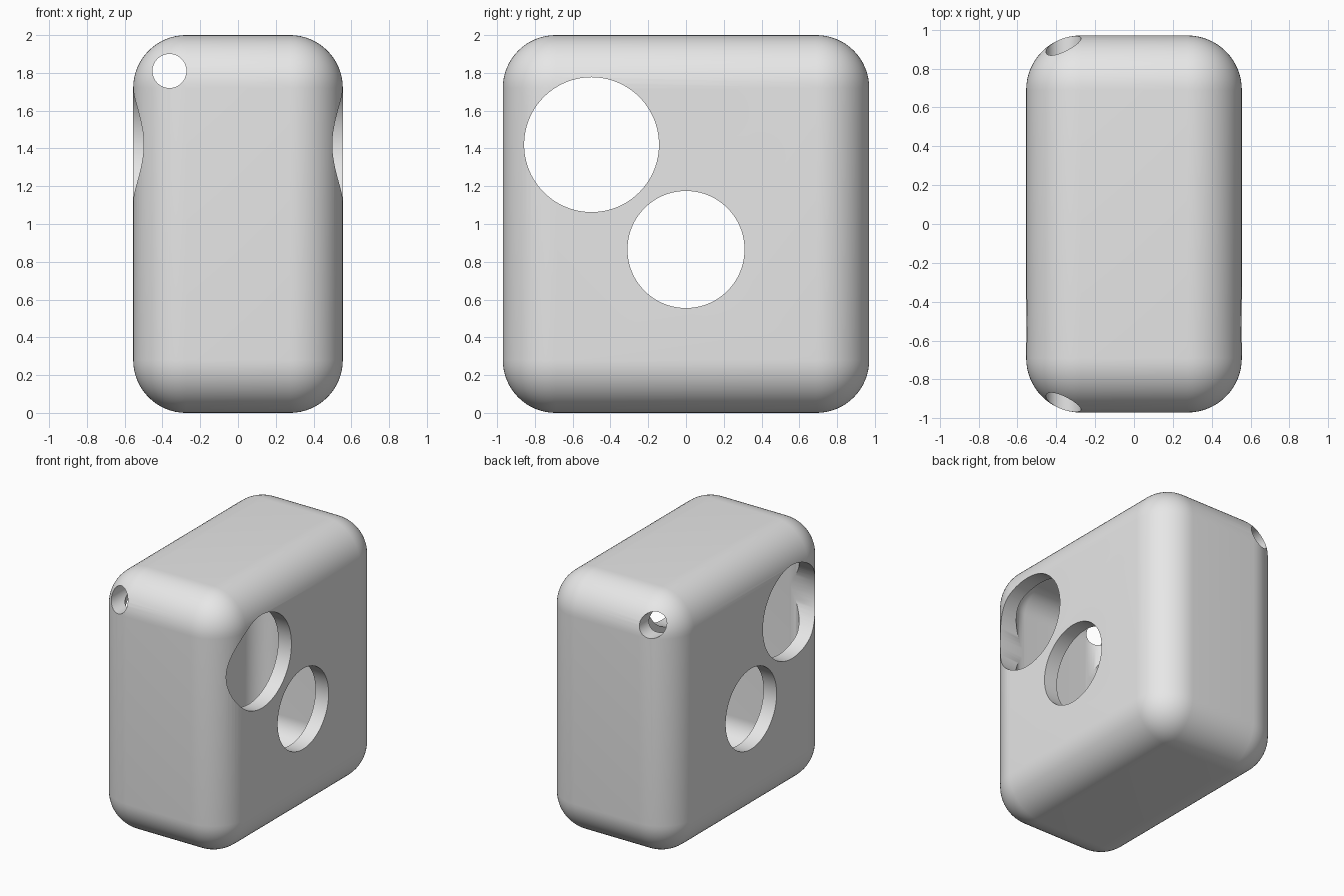
import bpy
import math

start_cube = bpy.data.objects.get("Cube")
if start_cube:
    bpy.data.objects.remove(start_cube, do_unlink=True)

SIZE = (1.11, 1.94, 2.0)
WALL = 0.112
RADIUS = 0.28


def make_material(name, rgb):
    mat = bpy.data.materials.new(name)
    mat.use_nodes = True
    mat.diffuse_color = (*rgb, 1)
    mat.node_tree.nodes["Principled BSDF"].inputs["Base Color"].default_value = (*rgb, 1)
    return mat


grey = make_material("light grey", (0.8, 0.8, 0.8))


def apply_modifier(obj, mod):
    bpy.context.view_layer.objects.active = obj
    bpy.ops.object.modifier_apply(modifier=mod.name)


def rounded_box(name, size, radius):
    bpy.ops.mesh.primitive_cube_add(size=1, location=(0, 0, SIZE[2] / 2))
    obj = bpy.context.object
    obj.name = name
    obj.scale = size
    bpy.ops.object.transform_apply(location=False, rotation=False, scale=True)
    bevel = obj.modifiers.new("Round", "BEVEL")
    bevel.width = radius
    bevel.segments = 16
    apply_modifier(obj, bevel)
    obj.data.materials.append(grey)
    return obj


def drill(name, radius, location, rotation):
    bpy.ops.mesh.primitive_cylinder_add(vertices=96, radius=radius, depth=3,
                                        location=location, rotation=rotation)
    obj = bpy.context.object
    obj.name = name
    obj.data.materials.append(grey)
    return obj


# Rounded outer shell and the cavity that follows it inside
shell = rounded_box("hollow_shell", SIZE, RADIUS)
cavity = rounded_box("cavity_cutter", [s - 2 * WALL for s in SIZE], RADIUS - WALL)

# Two large openings across the sides and a small one from front to back
across = (0, math.pi / 2, 0)
along = (math.pi / 2, 0, 0)
cutters = [
    cavity,
    drill("upper_opening_cutter", 0.357, (0, -0.50, 1.42), across),
    drill("lower_opening_cutter", 0.31, (0, 0, 0.865), across),
    drill("cord_hole_cutter", 0.09, (-0.363, 0, 1.81), along),
]

for cutter in cutters:
    cut = shell.modifiers.new("Cut", "BOOLEAN")
    cut.operation = "DIFFERENCE"
    cut.solver = "EXACT"
    cut.object = cutter
    apply_modifier(shell, cut)

for cutter in cutters:
    bpy.data.objects.remove(cutter, do_unlink=True)

# Smooth fillets with crisp opening rims
bpy.ops.object.select_all(action="DESELECT")
shell.select_set(True)
bpy.context.view_layer.objects.active = shell
bpy.ops.object.shade_smooth_by_angle(angle=math.radians(30))
